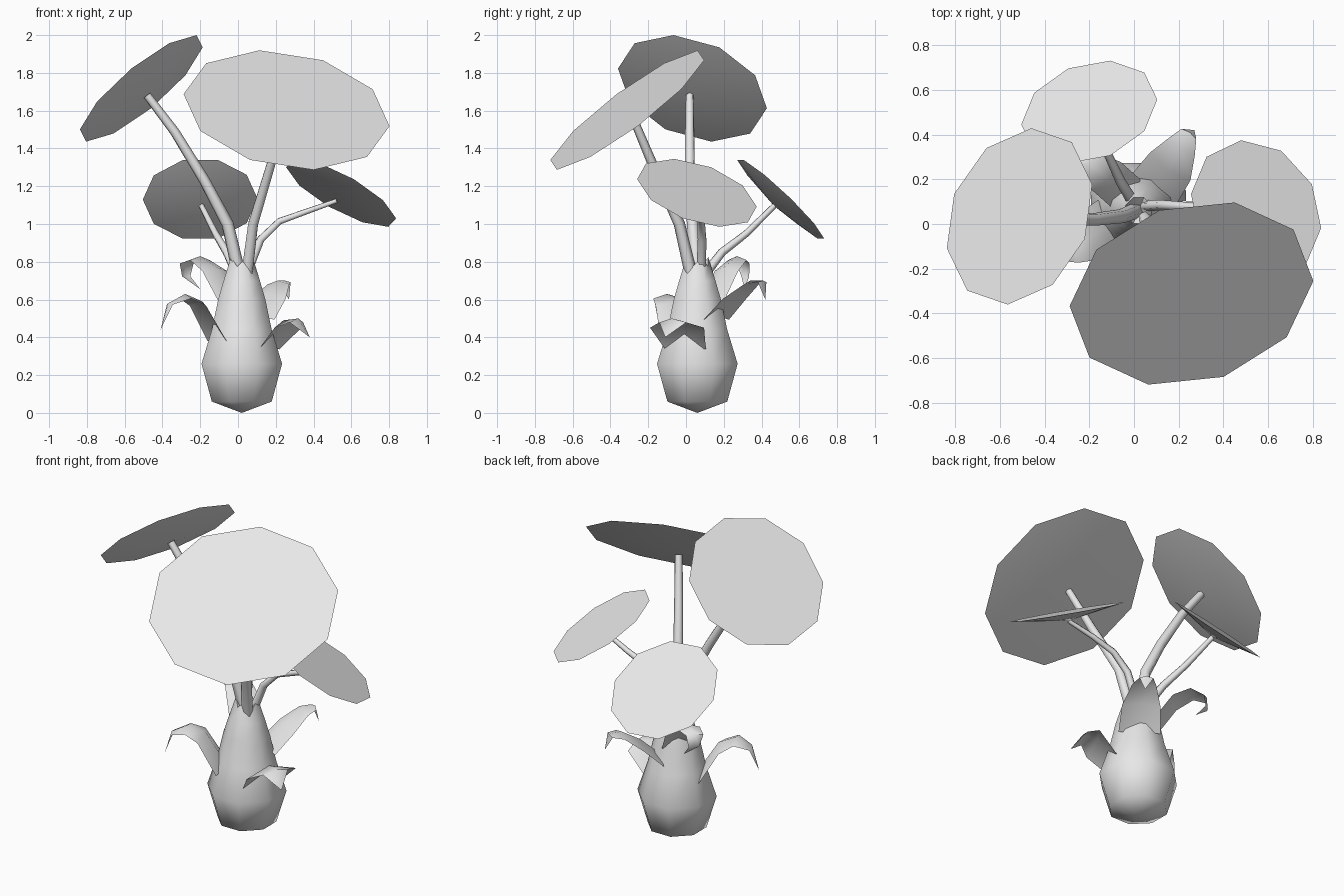
import bpy
import bmesh
from math import sin, cos, pi, radians
from mathutils import Vector

cube = bpy.data.objects.get("Cube")
if cube:
    bpy.data.objects.remove(cube, do_unlink=True)

# One plain grey for the whole plant
grey = bpy.data.materials.new("plain_grey")
grey.use_nodes = True
colour = (0.8, 0.8, 0.8, 1.0)
grey.diffuse_color = colour
for node in grey.node_tree.nodes:
    if node.type == 'BSDF_PRINCIPLED':
        node.inputs["Base Color"].default_value = colour


def select_only(obj):
    bpy.ops.object.select_all(action='DESELECT')
    obj.select_set(True)
    bpy.context.view_layer.objects.active = obj


def finish(name, bm, angle, closed=True):
    """Turn a bmesh into a named, smoothed object."""
    if closed:
        bmesh.ops.recalc_face_normals(bm, faces=bm.faces[:])
    mesh = bpy.data.meshes.new(name)
    bm.to_mesh(mesh)
    bm.free()
    mesh.materials.append(grey)
    obj = bpy.data.objects.new(name, mesh)
    bpy.context.collection.objects.link(obj)
    select_only(obj)
    bpy.ops.object.shade_smooth_by_angle(angle=radians(angle))
    return obj


def bridge(bm, lower, upper):
    """Join two closed rings of equal size with quads."""
    n = len(lower)
    for i in range(n):
        j = (i + 1) % n
        bm.faces.new((lower[i], lower[j], upper[j], upper[i]))


def round_leaf(name, centre, u, w, depth=0.05, sides=10):
    """Flat ten-sided disc with a shallow cone below, returns the cone tip."""
    centre, u, w = Vector(centre), Vector(u), Vector(w)
    tip = centre - u.cross(w).normalized() * depth
    bm = bmesh.new()
    rim = []
    for i in range(sides):
        a = 2 * pi * i / sides
        rim.append(bm.verts.new(centre + u * cos(a) + w * sin(a)))
    bm.faces.new(rim)
    apex = bm.verts.new(tip)
    for i in range(sides):
        bm.faces.new((rim[i], apex, rim[(i + 1) % sides]))
    finish(name, bm, 30)
    return tip


def stem(name, path, tip, thick, thin):
    """Tapered tube along a path that ends under its leaf."""
    points = [Vector(p) for p in path] + [Vector(tip)]
    curve = bpy.data.curves.new(name, 'CURVE')
    curve.dimensions = '3D'
    curve.bevel_depth = 1.0
    curve.bevel_resolution = 1
    curve.use_fill_caps = True
    spline = curve.splines.new('POLY')
    spline.points.add(len(points) - 1)
    for i, (sp, p) in enumerate(zip(spline.points, points)):
        sp.co = (*p, 1)
        sp.radius = thick + (thin - thick) * i / (len(points) - 1)
    curve.materials.append(grey)
    obj = bpy.data.objects.new(name, curve)
    bpy.context.collection.objects.link(obj)
    select_only(obj)
    bpy.ops.object.convert(target='MESH')
    bpy.ops.object.shade_smooth_by_angle(angle=radians(65))


def bract(name, spine, fold=0.3):
    """Curling V-folded leaf: each spine point carries its half width."""
    bm = bmesh.new()
    first, last = Vector(spine[0][:3]), Vector(spine[-1][:3])
    run = last - first
    side = Vector((-run.y, run.x, 0)).normalized()
    rows = []
    for i, (x, y, z, half) in enumerate(spine[:-1]):
        p = Vector((x, y, z))
        ahead = Vector(spine[i + 1][:3]) - Vector(spine[max(i - 1, 0)][:3])
        lift = ahead.cross(side).normalized() * half * fold
        rows.append([bm.verts.new(p - side * half - lift),
                     bm.verts.new(p),
                     bm.verts.new(p + side * half - lift)])
    for low, high in zip(rows, rows[1:]):
        for k in range(2):
            bm.faces.new((low[k], low[k + 1], high[k + 1], high[k]))
    point = bm.verts.new(last)
    for k in range(2):
        bm.faces.new((rows[-1][k], rows[-1][k + 1], point))
    finish(name, bm, 60, closed=False)


# Bulbous base with a narrowing neck and a toothed top
bm = bmesh.new()
SIDES = 8
profile = [(0.165, 0.06), (0.222, 0.26), (0.165, 0.44),
           (0.13, 0.6), (0.1, 0.7), (0.06, 0.8)]
rings = []
for radius, z in profile:
    ring = []
    for i in range(SIDES):
        a = 2 * pi * (i + 0.5) / SIDES
        tooth = 0.025 * (-1) ** i if z == profile[-1][1] else 0
        ring.append(bm.verts.new((0.02 + 1.04 * radius * cos(a),
                                  0.06 + 1.04 * radius * sin(a), z + tooth)))
    rings.append(ring)
for lower, upper in zip(rings, rings[1:]):
    bridge(bm, lower, upper)
for ring, z in ((rings[0], 0), (rings[-1], 0.74)):
    pole = bm.verts.new((0.02, 0.06, z))
    for i in range(SIDES):
        bm.faces.new((ring[i], ring[(i + 1) % SIDES], pole))
finish("bulb_base", bm, 80)

# Round leaves: centre and two half axes
front_tip = round_leaf("front_leaf", (0.257, -0.311, 1.603),
                       (0.545, 0.056, -0.085), (0.026, 0.41, 0.305))
right_tip = round_leaf("right_leaf", (-0.512, 0.034, 1.718),
                       (0.325, 0.143, 0.217), (-0.05, 0.368, -0.181))
back_tip = round_leaf("back_leaf", (-0.2, 0.501, 1.131),
                      (0.304, 0.056, 0.002), (0, 0.223, -0.218))
left_tip = round_leaf("left_leaf", (0.546, 0.058, 1.165),
                      (0.291, -0.076, -0.135), (0.024, 0.308, -0.12))

# Stems rising from the neck
stem("front_stem", [(0.045, 0.03, 0.72), (0.08, -0.035, 1.0),
                    (0.17, -0.17, 1.3)], front_tip, 0.034, 0.022)
stem("right_stem", [(0.01, 0.06, 0.72), (-0.055, 0.035, 1.0),
                    (-0.18, 0.02, 1.235), (-0.336, 0.02, 1.49)],
     right_tip, 0.036, 0.022)
stem("back_stem", [(0, 0.09, 0.72), (-0.06, 0.19, 0.85),
                   (-0.12, 0.32, 0.95)], back_tip, 0.026, 0.015)
stem("left_stem", [(0.04, 0.08, 0.72), (0.12, 0.085, 0.918),
                   (0.22, 0.08, 1.015), (0.36, 0.07, 1.065)],
     left_tip, 0.026, 0.013)

# Curling bracts around the bulb
bract("right_bract", [(-0.08, 0.0, 0.4, 0.13), (-0.19, -0.05, 0.59, 0.11),
                      (-0.28, -0.1, 0.63, 0.08), (-0.37, -0.13, 0.58, 0.04),
                      (-0.41, -0.14, 0.44, 0)])
bract("left_bract", [(0.14, 0.01, 0.36, 0.12), (0.24, -0.035, 0.49, 0.16),
                     (0.32, -0.075, 0.5, 0.08), (0.38, -0.11, 0.4, 0)])
bract("back_left_bract", [(0.08, 0.14, 0.52, 0.12), (0.15, 0.24, 0.63, 0.11),
                          (0.21, 0.34, 0.7, 0.07), (0.25, 0.41, 0.7, 0.04),
                          (0.27, 0.42, 0.6, 0)])
bract("back_right_bract", [(-0.02, 0.12, 0.6, 0.09), (-0.11, 0.2, 0.77, 0.09),
                           (-0.2, 0.27, 0.83, 0.07), (-0.28, 0.31, 0.8, 0.05),
                           (-0.28, 0.32, 0.72, 0.03), (-0.2, 0.31, 0.655, 0)])
